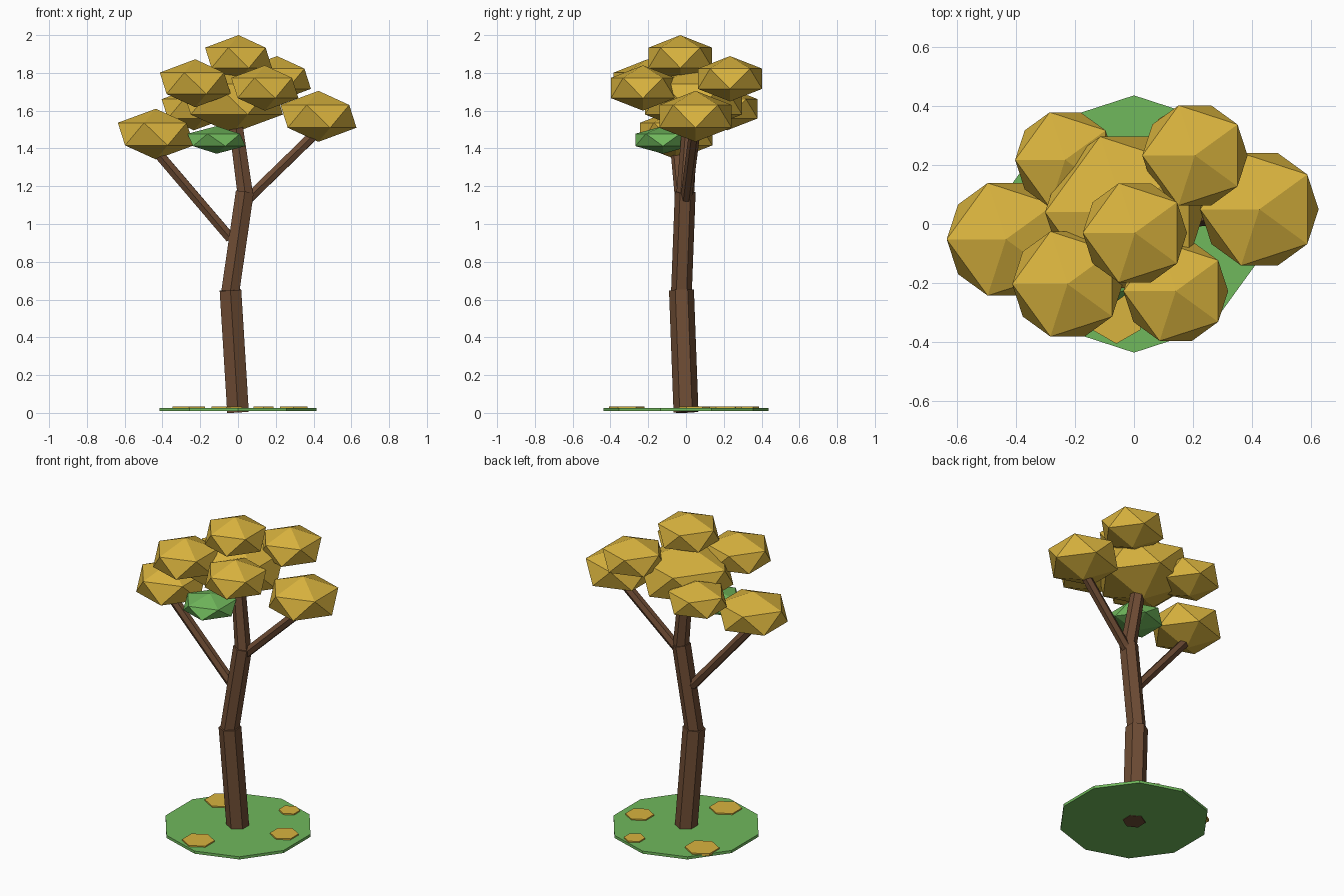
import bpy
import math
from mathutils import Vector

if "Cube" in bpy.data.objects:
    bpy.data.objects.remove(bpy.data.objects["Cube"])


def lin(c):
    c /= 255
    return c / 12.92 if c <= 0.04045 else ((c + 0.055) / 1.055) ** 2.4


def material(name, r, g, b):
    m = bpy.data.materials.new(name)
    m.diffuse_color = (lin(r), lin(g), lin(b), 1)
    m.use_nodes = True
    m.node_tree.nodes["Principled BSDF"].inputs["Base Color"].default_value = m.diffuse_color
    return m


bark = material("brown_bark", 110, 76, 52)
gold = material("golden_leaves", 217, 179, 62)
green = material("green_leaves", 112, 184, 92)


def finish(name, mat):
    o = bpy.context.object
    o.name = name
    o.data.materials.append(mat)
    return o


def limb(name, a, b, r1, r2):
    """Six-sided limb from point a to point b."""
    a, b = Vector(a), Vector(b)
    d = b - a
    bpy.ops.mesh.primitive_cone_add(vertices=6, radius1=r1, radius2=r2,
                                    depth=d.length, location=(a + b) / 2)
    o = finish(name, bark)
    o.rotation_euler = Vector((0, 0, 1)).rotation_difference(d).to_euler()


def disc(name, x, y, z0, z1, r, n, mat):
    bpy.ops.mesh.primitive_cylinder_add(vertices=n, radius=r, depth=z1 - z0,
                                        location=(x, y, (z0 + z1) / 2))
    finish(name, mat)


def clump(name, x, y, z, r, rz, mat):
    """Flattened twenty-faced leaf clump."""
    bpy.ops.mesh.primitive_ico_sphere_add(subdivisions=1, radius=1, location=(x, y, z),
                                          rotation=(0, 0, math.pi))
    finish(name, mat).scale = (r, r, rz)


# Grass base and fallen leaves
disc("grass_base", 0, 0, 0.01, 0.027, 0.437, 10, green)
for i, (x, y, r) in enumerate([(-0.26, 0.21, 0.1), (0.135, 0.325, 0.062),
                               (0.295, 0.045, 0.083), (-0.06, -0.313, 0.094)]):
    disc(f"fallen_leaf_{i + 1}", x, y, 0.02, 0.035, r, 6, gold)

# Bent trunk and branches
limb("trunk_lower", (0, 0, 0.004), (-0.04, -0.024, 0.65), 0.066, 0.066)
limb("trunk_middle", (-0.041, -0.024, 0.64), (0.036, -0.004, 1.17), 0.055, 0.055)
limb("trunk_upper", (0.038, -0.004, 1.16), (-0.01, 0.02, 1.51), 0.047, 0.042)
limb("branch_left", (-0.04, -0.01, 0.925), (-0.42, -0.05, 1.37), 0.03, 0.03)
limb("branch_right", (0.05, 0, 1.13), (0.41, 0.045, 1.48), 0.03, 0.03)

# Crown
crown = [
    (-0.032, 0.04, 1.66, 0.302, 0.18),
    (0.003, -0.03, 1.88, 0.198, 0.12),
    (-0.435, -0.052, 1.476, 0.225, 0.134),
    (0.426, 0.05, 1.57, 0.225, 0.135),
    (-0.226, -0.204, 1.745, 0.21, 0.127),
    (0.142, -0.228, 1.72, 0.199, 0.12),
    (0.207, 0.233, 1.769, 0.2, 0.12),
    (-0.234, 0.218, 1.61, 0.19, 0.114),
]
for i, c in enumerate(crown):
    clump(f"leaf_clump_{i + 1}", *c, gold)
clump("green_leaf_clump", -0.114, -0.122, 1.445, 0.172, 0.073, green)
